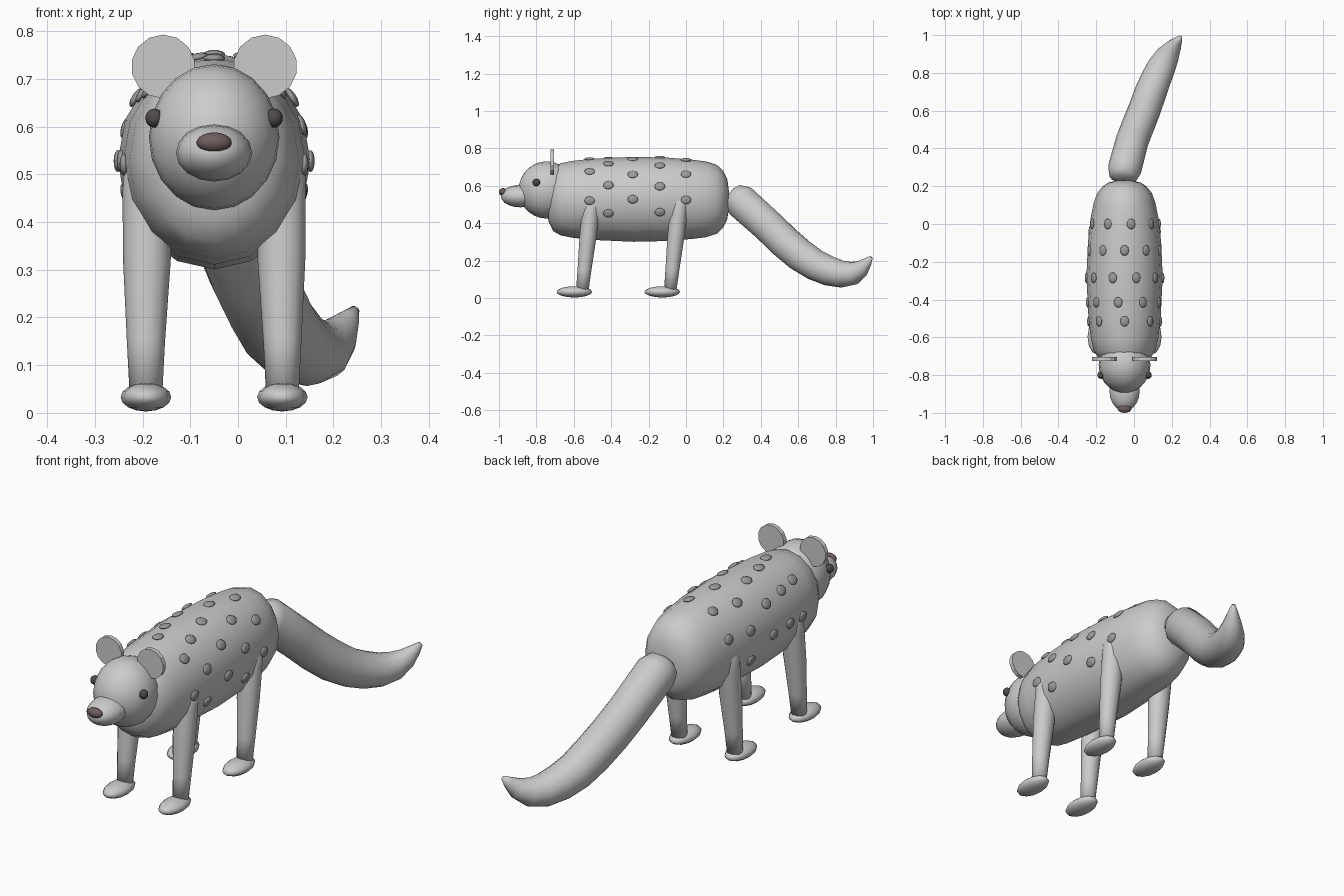
import bpy, bmesh
from math import sin, cos, pi, radians, atan2
from mathutils import Vector, Matrix

if "Cube" in bpy.data.objects:
    bpy.data.objects.remove(bpy.data.objects["Cube"])

CX = -0.05      # mirror plane of the animal (tail swings to +x)
CZ = 0.528      # body axis height


def material(name, rgb):
    m = bpy.data.materials.new(name)
    m.diffuse_color = (*rgb, 1)
    m.use_nodes = True
    m.node_tree.nodes["Principled BSDF"].inputs["Base Color"].default_value = m.diffuse_color
    return m


SPOT = material("spot_grey", (0.33, 0.33, 0.33))
NOSE = material("nose_brown", (0.16, 0.11, 0.11))
EYE = material("eye_dark", (0.08, 0.07, 0.07))


def finish(bm, name, mat=None, smooth=True):
    bmesh.ops.recalc_face_normals(bm, faces=bm.faces)
    for f in bm.faces:
        f.smooth = smooth
    me = bpy.data.meshes.new(name)
    bm.to_mesh(me)
    bm.free()
    ob = bpy.data.objects.new(name, me)
    bpy.context.collection.objects.link(ob)
    if mat:
        me.materials.append(mat)
    return ob


def ellipsoid(name, loc, radii, mat=None, rot=0.0, u=16, v=10, axis='Z'):
    bm = bmesh.new()
    bmesh.ops.create_uvsphere(bm, u_segments=u, v_segments=v, radius=1)
    turn = Matrix.Rotation(pi / 2, 4, 'X') if axis == 'Y' else Matrix()
    m = (Matrix.Translation(loc) @ Matrix.Rotation(rot, 4, 'Y')
         @ Matrix.Diagonal((*radii, 1)) @ turn)
    bmesh.ops.transform(bm, matrix=m, verts=bm.verts)
    return finish(bm, name, mat)


def loft(name, stations, up, n=16):
    """Skin elliptical rings along a path of (point, half width, half height)."""
    bm = bmesh.new()
    pts = [Vector(s[0]) for s in stations]
    rings = []
    for i, (_, rx, rz) in enumerate(stations):
        t = (pts[min(i + 1, len(pts) - 1)] - pts[max(i - 1, 0)]).normalized()
        side = t.cross(Vector(up)).normalized()
        top = side.cross(t)
        rings.append([bm.verts.new(pts[i] + side * rx * cos(2 * pi * k / n)
                                   + top * rz * sin(2 * pi * k / n)) for k in range(n)])
    for a, b in zip(rings, rings[1:]):
        for k in range(n):
            bm.faces.new((a[k], a[(k + 1) % n], b[(k + 1) % n], b[k]))
    bm.faces.new(rings[0])
    bm.faces.new(rings[-1])
    return finish(bm, name)


# Body: rounded barrel, (y, half width, half height)
BODY = [(-0.742, .05, .06), (-0.735, .10, .12), (-0.71, .138, .17), (-0.67, .163, .193),
        (-0.61, .178, .205), (-0.5, .191, .217), (-0.28, .202, .227), (-0.1, .194, .223),
        (0.03, .18, .212), (0.11, .164, .202), (0.165, .144, .184), (0.2, .115, .15),
        (0.22, .085, .11), (0.229, .04, .05)]
loft("body", [((CX, y, CZ), rx, rz) for y, rx, rz in BODY], (0, 0, 1))


def body_radii(y):
    for (y0, a0, b0), (y1, a1, b1) in zip(BODY, BODY[1:]):
        if y0 <= y <= y1:
            t = (y - y0) / (y1 - y0)
            return a0 + (a1 - a0) * t, b0 + (b1 - b0) * t


# Spots: rows round the back, (y, first angle from top, step, count)
for y, start, step, count in [(0.0, -69, 40, 5), (-0.14, -108, 36, 7), (-0.285, -90, 36, 6),
                              (-0.415, -90, 40, 6), (-0.515, -92, 46, 5)]:
    rx, rz = body_radii(y)
    for k in range(count):
        a = radians(start + step * k)
        tilt = atan2(sin(a) / rx, cos(a) / rz)
        ellipsoid("spot", (CX + rx * sin(a), y, CZ + rz * cos(a)),
                  (.023, .028, .009), SPOT, tilt, 12, 8)

# Tail: thick brush with upturned tip
loft("tail", [((-.06, .235, .555), .045, .04), ((-.058, .25, .545), .075, .07),
              ((-.05, .29, .52), .089, .092), ((-.01, .44, .385), .087, .09),
              ((.025, .53, .298), .087, .09), ((.057, .61, .23), .086, .089),
              ((.085, .69, .177), .085, .084), ((.115, .765, .145), .081, .08),
              ((.147, .835, .128), .075, .072), ((.18, .895, .133), .062, .062),
              ((.21, .94, .16), .042, .045), ((.233, .972, .195), .022, .025),
              ((.246, .99, .217), .009, .01)], (0, 0, 1))

# Head, snout and nose
ellipsoid("head", (CX, -0.745, .578), (.137, .15, .153), u=20, v=14, axis='Y')
ellipsoid("snout", (CX, -0.885, .545), (.08, .105, .06), axis='Y')
ellipsoid("nose", (CX, -0.978, .567), (.037, .022, .021), NOSE)

for s, side in ((-1, "left"), (1, "right")):
    # Eyes and thin disc ears
    ellipsoid(side + "_eye", (CX + s * .125, -0.8, .618), (.019, .02, .02), EYE)
    bm = bmesh.new()
    bmesh.ops.create_cone(bm, cap_ends=True, segments=14, radius1=.067, radius2=.067, depth=.02)
    bmesh.ops.transform(bm, verts=bm.verts,
                        matrix=Matrix.Translation((CX + s * .107, -0.715, .726))
                        @ Matrix.Rotation(pi / 2, 4, 'X'))
    finish(bm, side + "_ear", smooth=False)

    # Legs and paws
    for y, end in ((-0.555, "front"), (-0.085, "back")):
        x = CX + s * .143
        loft(f"{end}_{side}_leg",
             [((x, y, .035), .034, .034), ((x, y + .012, .15), .04, .038),
              ((x - s * .002, y + .03, .32), .05, .046), ((x - s * .002, y + .045, .45), .051, .048),
              ((x - s * .002, y + .052, .51), .05, .047), ((x - s * .002, y + .054, .535), .04, .037),
              ((x - s * .002, y + .055, .548), .018, .017)], (0, 1, 0), 14)
        ellipsoid(f"{end}_{side}_paw", (x, y - .042, .033), (.053, .095, .03), u=12, v=8)
